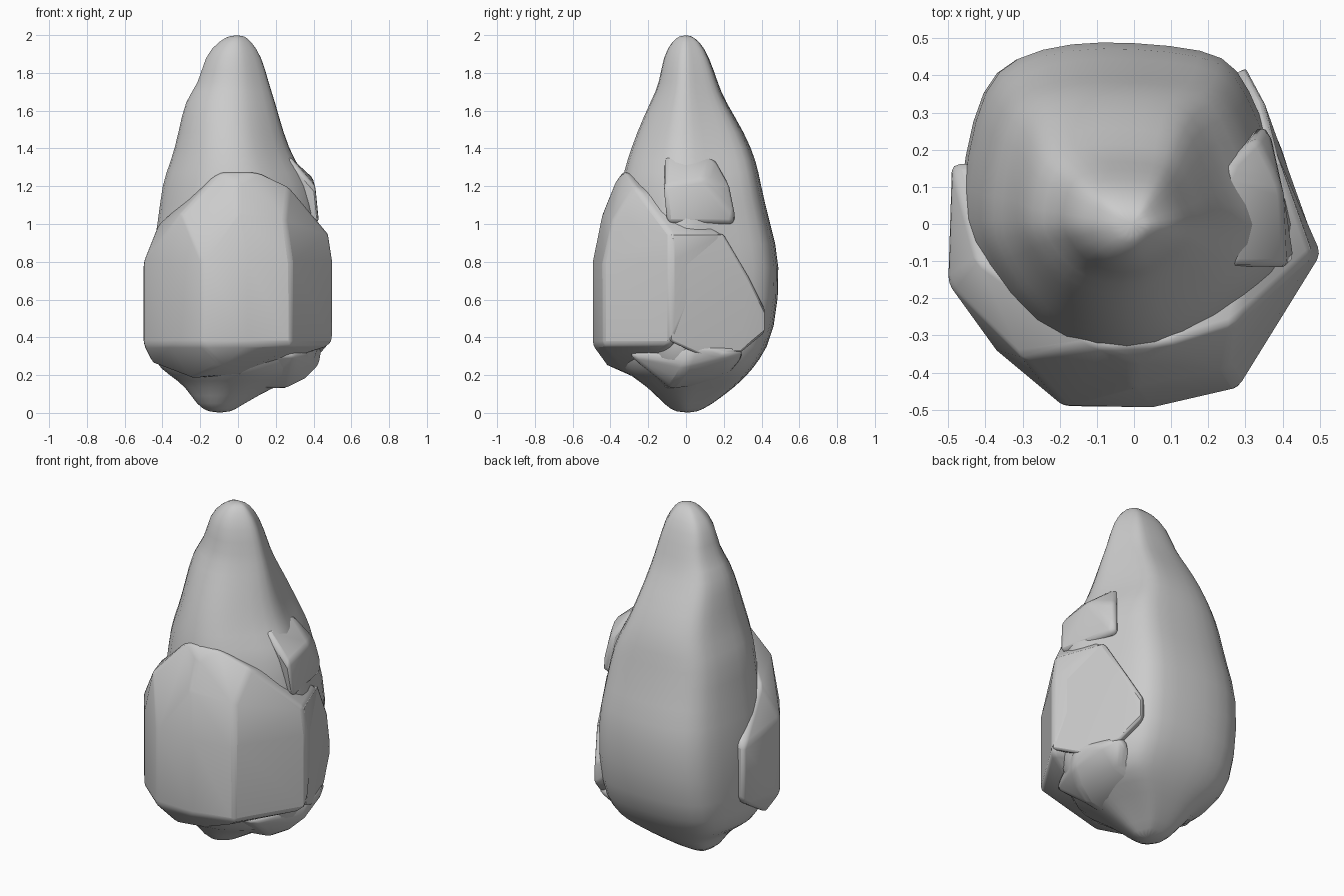
import bpy, bmesh, math

def finish(bm, name, angle):
    bmesh.ops.recalc_face_normals(bm, faces=bm.faces)
    me = bpy.data.meshes.new(name)
    bm.to_mesh(me)
    bm.free()
    ob = bpy.data.objects.new(name, me)
    bpy.context.collection.objects.link(ob)
    bpy.ops.object.select_all(action='DESELECT')
    bpy.context.view_layer.objects.active = ob
    ob.select_set(True)
    bpy.ops.object.shade_smooth_by_angle(angle=math.radians(angle))
    return ob

# Rock spire: one irregular outline lofted through (z, left, right, front, back)
outline = [(1, 0), (.87, .28), (.74, .6), (.61, .88), (.43, .97), (0, 1.01), (-.36, 1.01),
           (-.69, .93), (-.86, .77), (-.96, .38), (-1, 0), (-.93, -.25), (-.64, -.78),
           (-.24, -1.02), (.22, -1.02), (.55, -.75), (.93, -.35)]
levels = [(0, -.15, -.04, -.05, .05), (.04, -.22, .02, -.11, .13),
          (.14, -.28, .2, -.2, .26), (.2, -.37, .36, -.3, .32),
          (.27, -.46, .43, -.36, .38), (.42, -.48, .46, -.4, .47),
          (.8, -.475, .47, -.4, .5), (1, -.43, .43, -.37, .44),
          (1.22, -.41, .4, -.34, .39), (1.33, -.36, .31, -.31, .37),
          (1.48, -.32, .25, -.26, .31), (1.66, -.285, .2, -.18, .2),
          (1.74, -.21, .17, -.14, .17), (1.89, -.18, .13, -.12, .12),
          (1.97, -.1, .07, -.07, .07), (2, -.04, .03, -.03, .02)]
bm = bmesh.new()
rings = []
for z, l, r, f, b in levels:
    cx = (l + r) / 2
    rings.append([bm.verts.new((cx + u * (r - l) / 2, v * (b if v > 0 else -f), z))
                  for u, v in outline])
n = len(outline)
for a, b in zip(rings, rings[1:]):
    for i in range(n):
        j = (i + 1) % n
        bm.faces.new((a[i], a[j], b[j], b[i]))
bm.faces.new(rings[0])
bm.faces.new(rings[-1])
spire = finish(bm, "rock_spire", 50)
sub = spire.modifiers.new("round", 'SUBSURF')
sub.levels = sub.render_levels = 1

# Convex faceted boulder with worn edges
def boulder(name, pts, bevel):
    bm = bmesh.new()
    for p in pts:
        bm.verts.new(p)
    bmesh.ops.convex_hull(bm, input=bm.verts)
    bmesh.ops.delete(bm, geom=[v for v in bm.verts if not v.link_faces], context='VERTS')
    ob = finish(bm, name, 40)
    m = ob.modifiers.new("worn_edges", 'BEVEL')
    m.width, m.segments, m.limit_method = bevel, 2, 'ANGLE'
    m.angle_limit = math.radians(20)

# Front slab wraps the front and both sides
belt = [(-.5, -.16), (-.37, -.34), (-.19, -.49), (.05, -.493), (.28, -.44), (.503, -.08)]
slab = [(x, y, z) for x, y in belt for z in (.36, .8)]
slab += [(-.49, .16, .42), (-.49, .16, .75),
         (-.42, -.1, 1.0), (-.3, -.36, 1.06), (-.1, -.33, 1.28), (.1, -.32, 1.28),
         (.27, -.27, 1.2), (.4, -.13, 1.03), (.48, -.08, .95), (0, -.44, 1.06),
         (0, -.375, 1.22), (.25, -.39, 1.02), (.38, .2, .95),
         (-.24, -.25, .18), (0, -.3, .2), (-.1, -.42, .25), (.22, -.38, .31), (-.45, -.1, .26)]
boulder("front_slab", slab, .02)

# Flat facet on the right side
boulder("right_slab", [(.5, -.09, .38), (.5, -.09, .8), (.48, -.08, .95), (.38, .2, .95),
                       (.35, .33, .73), (.3, .42, .55), (.3, .42, .42), (.35, .3, .32),
                       (.43, .08, .3), (0, 0, .4), (0, 0, .9), (.1, .3, .6)], .015)

# Right shoulder beside the spire
boulder("right_shoulder", [(.41, -.12, 1.2), (.4, .1, 1.24), (.33, .24, 1.2), (.43, -.1, 1.0),
                           (.36, .28, 1.0), (.27, -.12, 1.36), (.24, .15, 1.36),
                           (.05, 0, 1.3), (.05, 0, 1.0)], .025)

# Low lobe under the right side
boulder("lower_lobe", [(.12, -.1, .125), (.26, -.08, .13), (.36, -.04, .18), (.43, 0, .25),
                       (.45, .05, .36), (.3, .22, .21), (.1, .2, .16), (.3, -.3, .31),
                       (.4, .2, .3), (0, -.05, .4), (.35, .33, .34), (.05, -.3, .3)], .025)
